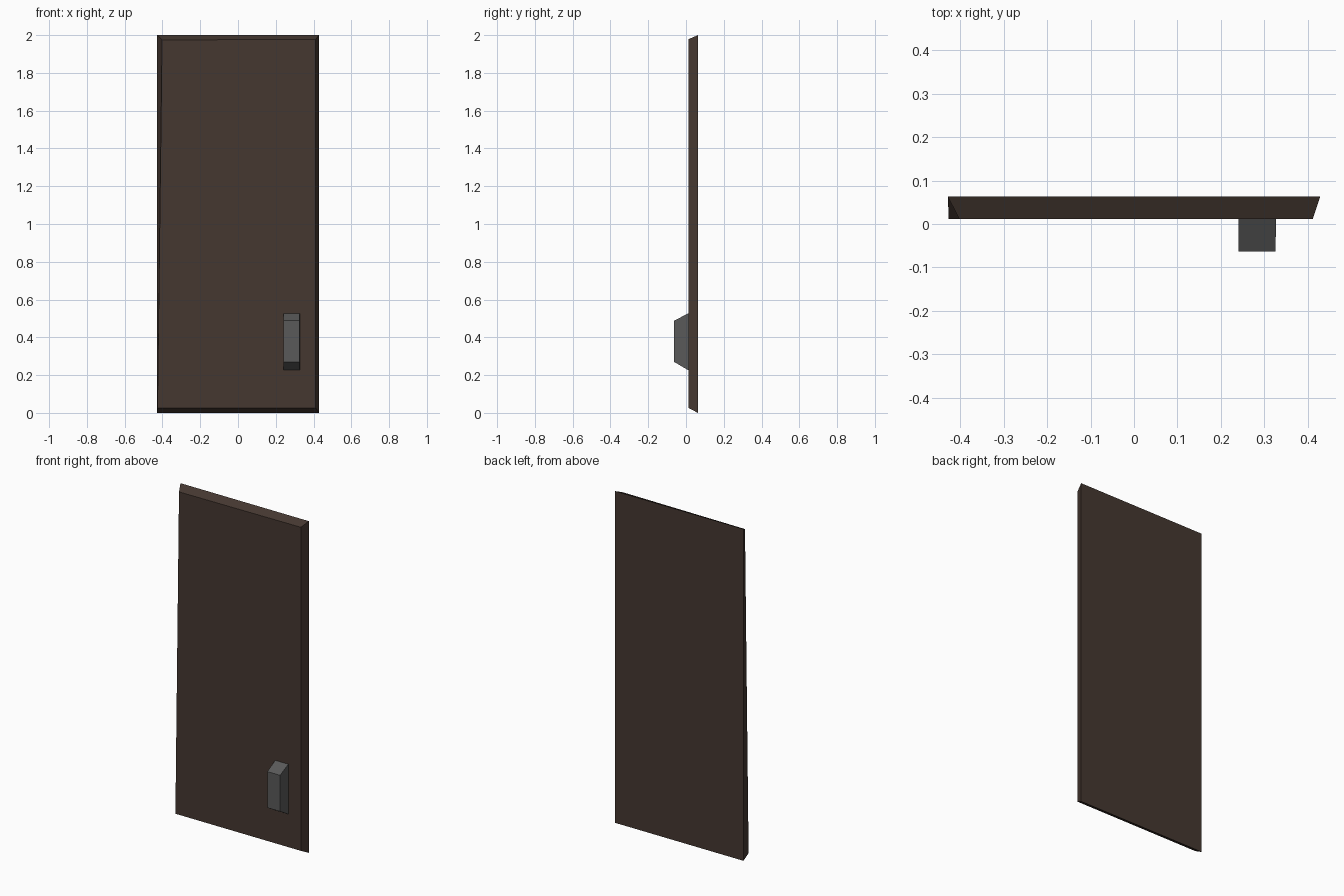
import bpy, bmesh

if "Cube" in bpy.data.objects:
    bpy.data.objects.remove(bpy.data.objects["Cube"])


def material(name, color):
    m = bpy.data.materials.new(name)
    m.diffuse_color = (*color, 1)
    m.use_nodes = True
    m.node_tree.nodes["Principled BSDF"].inputs["Base Color"].default_value = m.diffuse_color
    return m


def tapered_slab(name, back, front, y_back, y_front, mat):
    """Join two four-sided outlines (x, z) into a closed bevelled slab."""
    bm = bmesh.new()
    b = [bm.verts.new((x, y_back, z)) for x, z in back]
    f = [bm.verts.new((x, y_front, z)) for x, z in front]
    bm.faces.new(f)
    bm.faces.new(b[::-1])
    for i in range(4):
        j = (i + 1) % 4
        bm.faces.new((f[i], b[i], b[j], f[j]))
    bmesh.ops.recalc_face_normals(bm, faces=bm.faces)
    me = bpy.data.meshes.new(name)
    bm.to_mesh(me)
    bm.free()
    me.materials.append(mat)
    ob = bpy.data.objects.new(name, me)
    bpy.context.collection.objects.link(ob)
    return ob


def rect(x0, x1, z0, z1):
    return [(x0, z0), (x1, z0), (x1, z1), (x0, z1)]


brown = material("dark brown wood", (0.060, 0.039, 0.030))
grey = material("dark grey metal", (0.102, 0.102, 0.102))

# Door leaf: the front face is inset, with an uneven left edge
tapered_slab("door_panel", rect(-0.428, 0.428, 0, 2),
             [(-0.426, 0.027), (0.411, 0.027), (0.411, 1.978), (-0.402, 1.974)],
             0.063, 0.012, brown)

# Handle: block with sloped top and bottom
tapered_slab("door_handle", rect(0.24, 0.327, 0.226, 0.527),
             rect(0.24, 0.325, 0.27, 0.488), 0.012, -0.063, grey)
